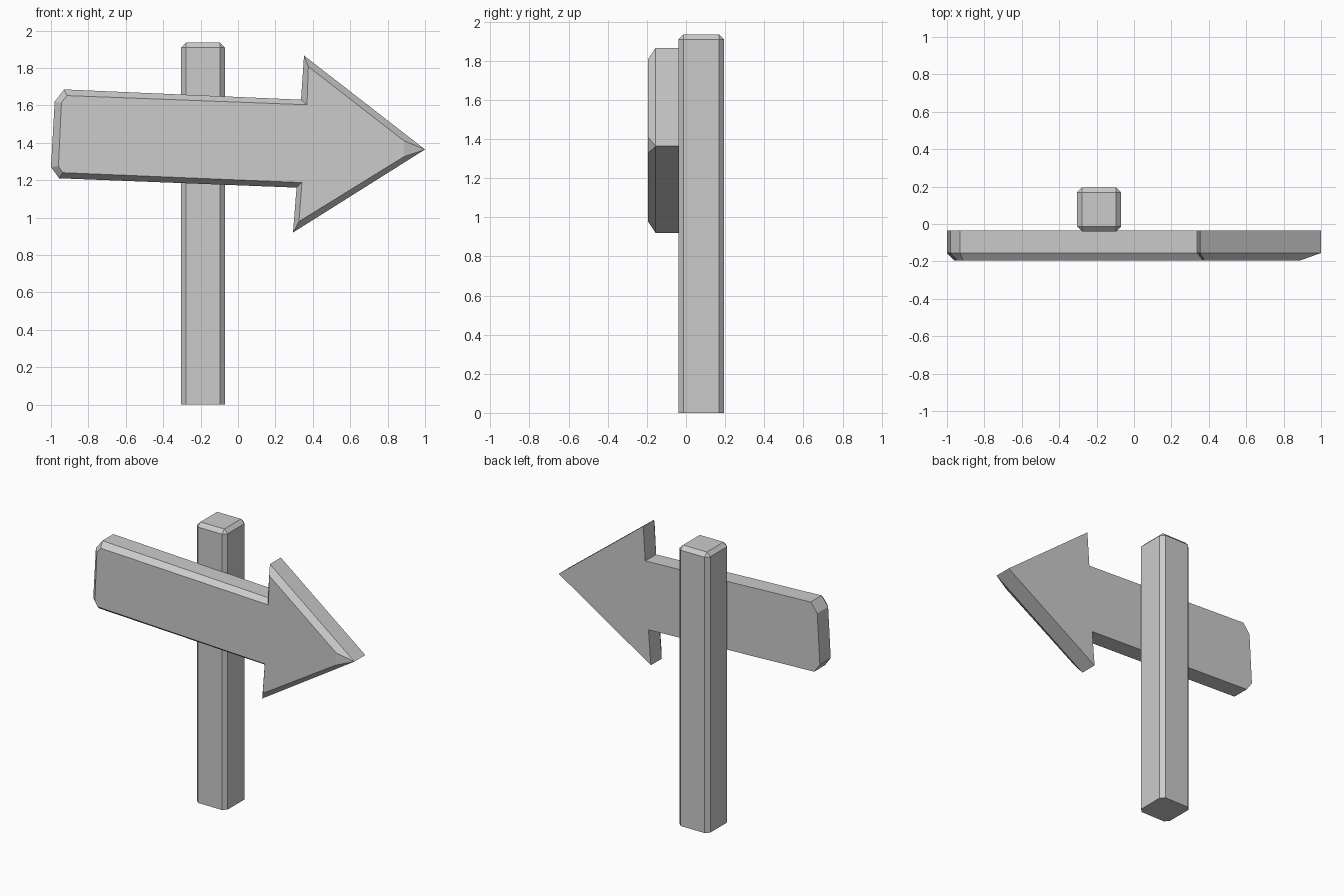
import bpy
import bmesh
from mathutils import Vector

old = bpy.data.objects.get("Cube")
if old:
    bpy.data.objects.remove(old, do_unlink=True)

# Single plain grey
grey = bpy.data.materials.new("plain grey")
grey.use_nodes = True
colour = (0.6, 0.6, 0.6, 1)
grey.diffuse_color = colour
grey.node_tree.nodes["Principled BSDF"].inputs["Base Color"].default_value = colour


def finish(bm, name):
    bmesh.ops.recalc_face_normals(bm, faces=bm.faces)
    mesh = bpy.data.meshes.new(name)
    bm.to_mesh(mesh)
    bm.free()
    mesh.materials.append(grey)
    obj = bpy.data.objects.new(name, mesh)
    bpy.context.collection.objects.link(obj)
    return obj


# Square post, chamfered on every edge but the bottom ones
width, height = 0.235, 1.935
bm = bmesh.new()
bmesh.ops.create_cube(bm, size=1)
bmesh.ops.scale(bm, vec=(width, width, height), verts=bm.verts)
bmesh.ops.translate(bm, vec=(-0.187, 0.078, height / 2), verts=bm.verts)
edges = [e for e in bm.edges if max(v.co.z for v in e.verts) > 1]
bmesh.ops.bevel(bm, geom=edges, offset=0.026, segments=1, affect='EDGES')
finish(bm, "post")

# Arrow board: outer outline, then the smaller front outline with a blunted tip
back_y, rim_y, front_y = -0.036, -0.155, -0.195
outer = [(-0.93, 1.685), (0.337, 1.63), (0.353, 1.866), (1.0, 1.364),
         (0.294, 0.92), (0.313, 1.16), (-0.957, 1.21), (-1.0, 1.27), (-0.98, 1.62)]
inner = [(-0.914, 1.652), (0.369, 1.603), (0.376, 1.807), (0.888, 1.41),
         (0.888, 1.326), (0.326, 0.979), (0.342, 1.187), (-0.937, 1.24),
         (-0.96, 1.275), (-0.944, 1.615)]
TIP = 3

bm = bmesh.new()
back, rim, front = [
    [bm.verts.new(Vector((x, y, z))) for x, z in points]
    for points, y in ((outer, back_y), (outer, rim_y), (inner, front_y))]
bm.faces.new(back)
bm.faces.new(front)
count = len(outer)
for i in range(count):
    j = (i + 1) % count
    bm.faces.new((back[i], back[j], rim[j], rim[i]))
    a = i if i < TIP else i + 1
    b = j if j <= TIP else j + 1
    bm.faces.new((rim[i], rim[j], front[b], front[a]))
bm.faces.new((rim[TIP], front[TIP], front[TIP + 1]))
finish(bm, "arrow_board")
